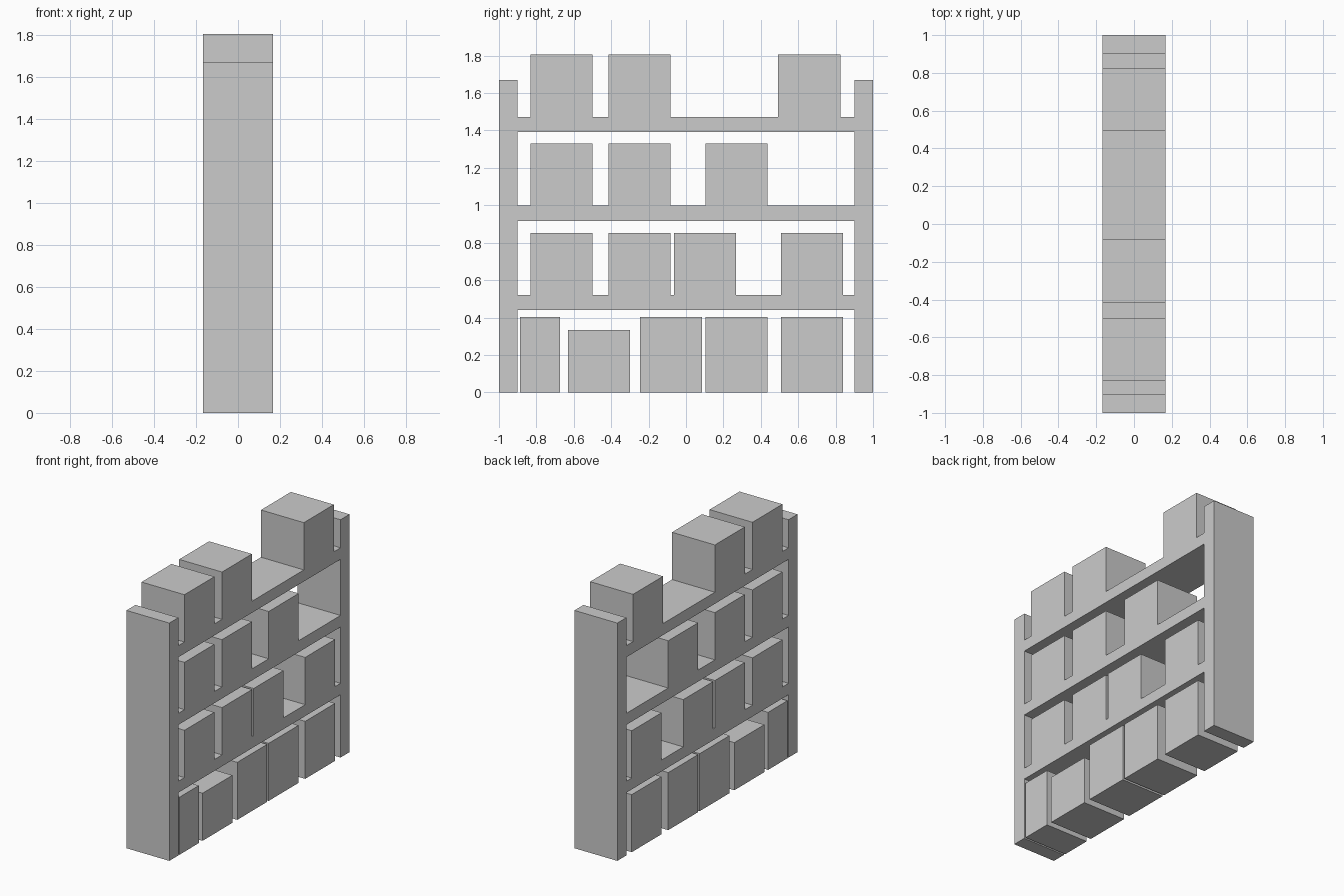
import bpy
import bmesh

if "Cube" in bpy.data.objects:
    bpy.data.objects.remove(bpy.data.objects["Cube"])

DEPTH = 0.333   # shared depth along x
BOX = 0.332     # side of a standard storage box


def block(name, y0, y1, z0, z1):
    """Axis-aligned block spanning y0..y1, z0..z1 at the shared depth."""
    bm = bmesh.new()
    bmesh.ops.create_cube(bm, size=1)
    bmesh.ops.scale(bm, vec=(DEPTH, y1 - y0, z1 - z0), verts=bm.verts)
    bmesh.ops.translate(bm, vec=(0, (y0 + y1) / 2, (z0 + z1) / 2), verts=bm.verts)
    mesh = bpy.data.meshes.new(name)
    bm.to_mesh(mesh)
    bm.free()
    obj = bpy.data.objects.new(name, mesh)
    bpy.context.collection.objects.link(obj)
    return obj


# Side uprights
block("left_upright", -1.0, -0.9, 0, 1.67)
block("right_upright", 0.9, 1.0, 0, 1.67)

# Shelves, each with the start positions of the boxes standing on it
shelves = [
    (0.441, 0.521, [-0.832, -0.415, -0.064, 0.508]),
    (0.917, 0.998, [-0.832, -0.415, 0.103]),
    (1.392, 1.473, [-0.832, -0.415, 0.493]),
]
for level, (bottom, top, starts) in enumerate(shelves, 1):
    block(f"shelf_{level}", -0.9, 0.9, bottom, top)
    for i, y in enumerate(starts, 1):
        block(f"shelf_{level}_box_{i}", y, y + BOX, top, top + BOX)

# Boxes on the floor: start, width, height
floor_boxes = [
    (-0.888, 0.215, 0.404),
    (-0.631, BOX, 0.334),
    (-0.246, BOX, 0.404),
    (0.103, BOX, 0.404),
    (0.508, BOX, 0.404),
]
for i, (y, width, height) in enumerate(floor_boxes, 1):
    block(f"floor_box_{i}", y, y + width, 0, height)
